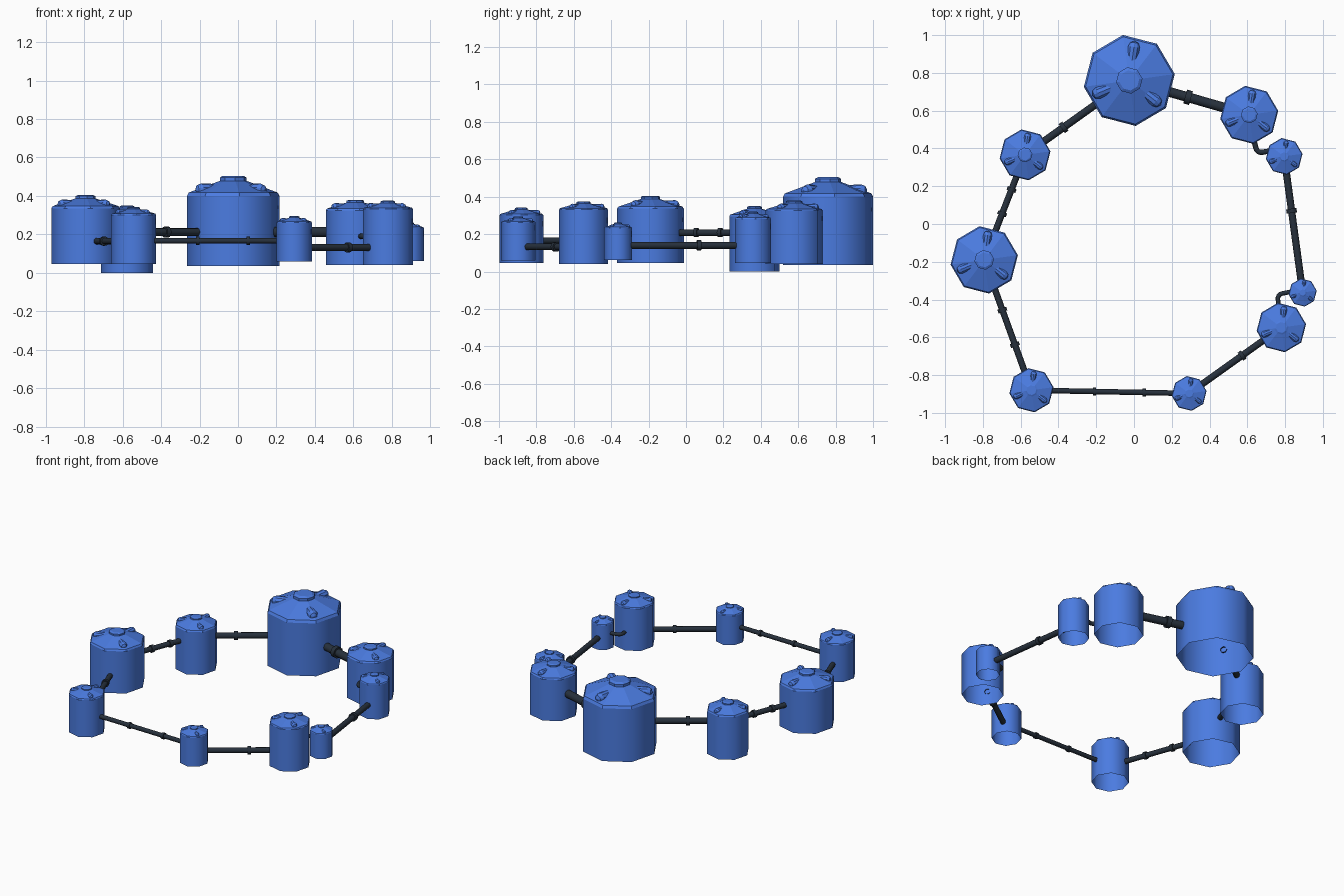
import bpy, bmesh, math
from mathutils import Vector, Matrix

if "Cube" in bpy.data.objects:
    bpy.data.objects.remove(bpy.data.objects["Cube"])

def material(name, rgb):
    m = bpy.data.materials.new(name)
    m.diffuse_color = (*rgb, 1)
    m.use_nodes = True
    m.node_tree.nodes["Principled BSDF"].inputs["Base Color"].default_value = m.diffuse_color
    return m

BLUE = material("tank_blue", (0.07, 0.2, 0.75))
DARK = material("pipe_dark", (0.02, 0.03, 0.045))

def revolve(bm, profile, sides, matrix=Matrix(), start=0.0, smooth_rows=()):
    """Spin (radius, height) points about local z; radius 0 closes to a point."""
    rings = []
    for r, z in profile:
        if r == 0:
            rings.append([bm.verts.new(matrix @ Vector((0, 0, z)))])
        else:
            rings.append([bm.verts.new(matrix @ Vector((
                r * math.cos(start + math.tau * i / sides),
                r * math.sin(start + math.tau * i / sides), z))) for i in range(sides)])
    for row, (a, b) in enumerate(zip(rings, rings[1:])):
        for i in range(sides):
            j = (i + 1) % sides
            if len(b) == 1:
                f = bm.faces.new((a[i], a[j], b[0]))
            elif len(a) == 1:
                f = bm.faces.new((a[0], b[j], b[i]))
            else:
                f = bm.faces.new((a[i], a[j], b[j], b[i]))
            f.smooth = row in smooth_rows

def finish(bm, name, mat):
    me = bpy.data.meshes.new(name)
    bm.to_mesh(me)
    bm.free()
    me.materials.append(mat)
    ob = bpy.data.objects.new(name, me)
    bpy.context.collection.objects.link(ob)
    return ob

# Tanks: x, y, radius, bottom, shoulder, top
TANKS = {
    "back": (-0.025, 0.76, 0.243, 0.035, 0.41, 0.505),
    "back_right": (0.61, 0.578, 0.155, 0.04, 0.33, 0.38),
    "right_upper": (0.795, 0.358, 0.098, 0.045, 0.285, 0.32),
    "right_lower": (0.893, -0.363, 0.075, 0.062, 0.235, 0.262),
    "front_right": (0.78, -0.548, 0.132, 0.04, 0.335, 0.375),
    "front_middle": (0.292, -0.897, 0.093, 0.06, 0.265, 0.295),
    "front_left": (-0.543, -0.88, 0.118, 0.045, 0.305, 0.342),
    "left": (-0.793, -0.19, 0.18, 0.045, 0.342, 0.405),
    "back_left": (-0.577, 0.366, 0.136, 0.0, 0.3, 0.35),
}

def tank(name, x, y, r, z0, zs, zt):
    bm = bmesh.new()
    rise = zt - zs
    # open-bottomed shell with sloped roof and cap
    revolve(bm, [(r, z0), (r, zs - 0.1 * rise), (0.96 * r, zs + 0.08 * rise),
                 (0.29 * r, zs + 0.72 * rise), (0.29 * r, zs + 0.9 * rise),
                 (0.22 * r, zt), (0, zt)], 8,
            Matrix.Translation((x, y, 0)), math.radians(8), (0,))
    # three radial roof hatches
    for a in (82, 202, 322):
        m = (Matrix.Translation((x, y, zs + 0.24 * rise))
             @ Matrix.Rotation(math.radians(a), 4, 'Z') @ Matrix.Rotation(math.pi / 2, 4, 'Y'))
        k = 0.135 * r
        revolve(bm, [(k * 0.9, 0.4 * r), (k, 0.74 * r), (k * 0.7, 0.83 * r), (0, 0.87 * r)], 10, m)
    finish(bm, name + "_tank", BLUE)

for n, t in TANKS.items():
    tank(n, *t)

def align(point, direction):
    return Matrix.Translation(point) @ direction.to_track_quat('Z', 'Y').to_matrix().to_4x4()

# Straight pipes with couplings at given fractions between tank centres
def pipe(a, b, z, r, couplings):
    A, B = (Vector((*TANKS[n][:2], z)) for n in (a, b))
    d = B - A
    L = d.length
    m = align(A, d)
    s, e = 0.89 * TANKS[a][2], L - 0.89 * TANKS[b][2]
    bm = bmesh.new()
    revolve(bm, [(r, s), (r, e)], 12, m, 0, (0,))
    for t in couplings:
        c, w = t * L, 0.6 * r
        revolve(bm, [(r, c - w), (1.45 * r, c - w), (1.45 * r, c + w), (r, c + w)], 12, m, 0, (1,))
    finish(bm, f"pipe_{a}_to_{b}", DARK)

pipe("back", "back_right", 0.213, 0.026, (0.49,))
pipe("back", "back_left", 0.212, 0.02, (0.63,))
pipe("back_left", "left", 0.208, 0.017, (0.33, 0.56))
pipe("left", "front_left", 0.165, 0.017, (0.385, 0.65))
pipe("front_left", "front_middle", 0.167, 0.0145, (0.4, 0.715))
pipe("front_middle", "front_right", 0.132, 0.018, (0.575,))
pipe("right_upper", "right_lower", 0.14, 0.019, (0.4,))

# Short bent pipes joining neighbouring tanks
def elbow(name, p0, corner, p1, z, r):
    p0, c, p1 = (Vector((*p, z)) for p in (p0, corner, p1))
    a = c + (p0 - c).normalized() * 0.03
    b = c + (p1 - c).normalized() * 0.03
    bend = [a * (1 - t) ** 2 + c * 2 * t * (1 - t) + b * t * t for t in (0, .25, .5, .75, 1)]
    pts = [p0, *bend, p1]
    cu = bpy.data.curves.new(name, 'CURVE')
    cu.dimensions = '3D'
    cu.bevel_depth = r
    cu.bevel_resolution = 3
    sp = cu.splines.new('POLY')
    sp.points.add(len(pts) - 1)
    for q, p in zip(sp.points, pts):
        q.co = (*p, 1)
    cu.materials.append(DARK)
    bpy.context.collection.objects.link(bpy.data.objects.new(name, cu))

elbow("back_right_elbow", (0.632, 0.455), (0.652, 0.375), (0.72, 0.387), 0.19, 0.014)
elbow("front_right_elbow", (0.768, -0.445), (0.758, -0.373), (0.84, -0.357), 0.165, 0.012)
